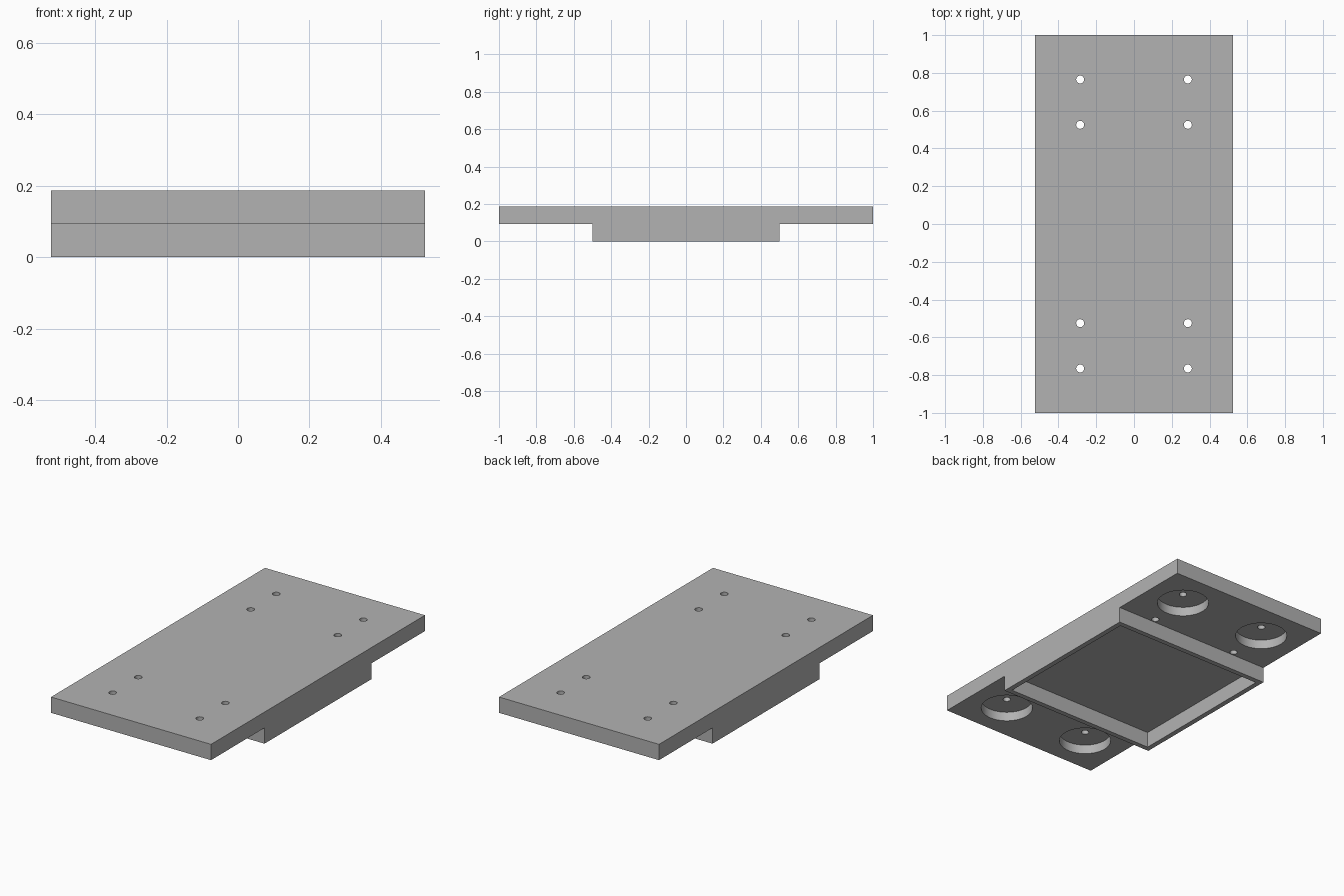
import bpy, bmesh, math

if "Cube" in bpy.data.objects:
    bpy.data.objects.remove(bpy.data.objects["Cube"])

HALF_X, HALF_Y, BLOCK_Y = 0.5236, 1.0, 0.5
TOP, UNDER = 0.187, 0.0935
WALL = 0.03
HOLE_X, HOLE_YS, HOLE_R = 0.285, (0.525, 0.765), 0.021
BORE_R, BORE_DEPTH = 0.143, 0.055

grey = bpy.data.materials.new("light grey")
grey.diffuse_color = (0.448, 0.448, 0.448, 1)
grey.use_nodes = True
grey.node_tree.nodes["Principled BSDF"].inputs["Base Color"].default_value = grey.diffuse_color


def new_object(name, bm):
    bmesh.ops.recalc_face_normals(bm, faces=bm.faces)
    mesh = bpy.data.meshes.new(name)
    bm.to_mesh(mesh)
    bm.free()
    mesh.materials.append(grey)
    obj = bpy.data.objects.new(name, mesh)
    bpy.context.collection.objects.link(obj)
    return obj


def cylinder(bm, x, y, r, z0, z1, sides):
    ring = [bm.verts.new((x + r * math.cos(2 * math.pi * i / sides),
                          y + r * math.sin(2 * math.pi * i / sides), z0))
            for i in range(sides)]
    extrude(bm, bm.faces.new(ring), (0, 0, z1 - z0))


def extrude(bm, face, vec):
    out = bmesh.ops.extrude_face_region(bm, geom=[face], use_keep_orig=True)
    verts = [g for g in out["geom"] if isinstance(g, bmesh.types.BMVert)]
    bmesh.ops.translate(bm, verts=verts, vec=vec)


def cut(target, cutter):
    mod = target.modifiers.new("cut", 'BOOLEAN')
    mod.operation, mod.solver, mod.object = 'DIFFERENCE', 'EXACT', cutter
    bpy.context.view_layer.objects.active = target
    bpy.ops.object.modifier_apply(modifier=mod.name)
    bpy.data.objects.remove(cutter)


# Body: stepped side profile extruded across the width
bm = bmesh.new()
profile = [(-HALF_Y, TOP), (-HALF_Y, UNDER), (-BLOCK_Y, UNDER), (-BLOCK_Y, 0),
           (BLOCK_Y, 0), (BLOCK_Y, UNDER), (HALF_Y, UNDER), (HALF_Y, TOP)]
extrude(bm, bm.faces.new([bm.verts.new((-HALF_X, y, z)) for y, z in profile]),
        (2 * HALF_X, 0, 0))
body = new_object("mounting_plate", bm)

# Rectangular recess under the centre block
bm = bmesh.new()
px, py = HALF_X - WALL, BLOCK_Y - WALL
extrude(bm, bm.faces.new([bm.verts.new((x, y, -0.1)) for x, y in
                          ((-px, -py), (px, -py), (px, py), (-px, py))]),
        (0, 0, 0.1 + UNDER))
cut(body, new_object("recess_cutter", bm))

# Round pockets under the outer holes
bm = bmesh.new()
for sx in (-1, 1):
    for sy in (-1, 1):
        cylinder(bm, sx * HOLE_X, sy * HOLE_YS[1], BORE_R,
                 0.0, UNDER + BORE_DEPTH, 64)
cut(body, new_object("pocket_cutter", bm))

# Through holes
bm = bmesh.new()
for sx in (-1, 1):
    for sy in (-1, 1):
        for y in HOLE_YS:
            cylinder(bm, sx * HOLE_X, sy * y, HOLE_R, -0.1, 0.3, 32)
cut(body, new_object("hole_cutter", bm))

# Smooth round walls, keep hard edges
bpy.ops.object.select_all(action='DESELECT')
body.select_set(True)
bpy.context.view_layer.objects.active = body
bpy.ops.object.shade_smooth_by_angle(angle=math.radians(30))
